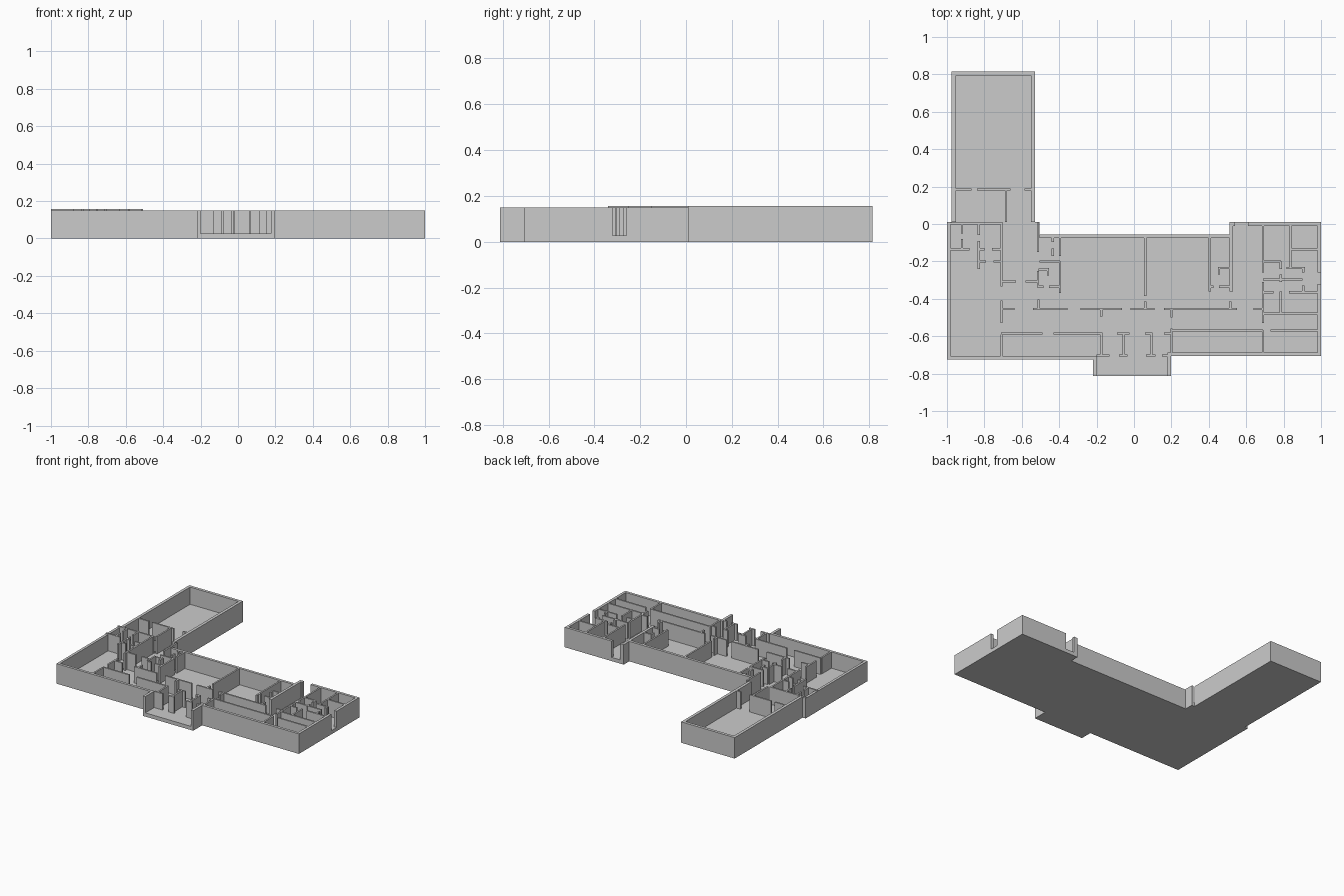
import bpy, bmesh

FLOOR, TOP, TALL = 0.028, 0.15, 0.157


def build(name, bm):
    bmesh.ops.recalc_face_normals(bm, faces=bm.faces)
    me = bpy.data.meshes.new(name)
    bm.to_mesh(me)
    bm.free()
    ob = bpy.data.objects.new(name, me)
    bpy.context.collection.objects.link(ob)
    return ob


def box(bm, x0, x1, y0, y1, z0, z1):
    vs = bmesh.ops.create_cube(bm, size=1)["verts"]
    for v in vs:
        v.co.x = x0 if v.co.x < 0 else x1
        v.co.y = y0 if v.co.y < 0 else y1
        v.co.z = z0 if v.co.z < 0 else z1


def walls(name, across=(), along=(), thick=0.012, top=TOP):
    """across: (y, (x0, x1), ...) runs; along: (x, (y0, y1), ...) runs."""
    bm = bmesh.new()
    t = thick / 2
    for y, *spans in across:
        for a, b in spans:
            box(bm, a, b, y - t, y + t, FLOOR, top)
    for x, *spans in along:
        for a, b in spans:
            box(bm, x - t, x + t, min(a, b), max(a, b), FLOOR, top)
    return build(name, bm)


# Floor slab following the building outline
outline = [(-1, -0.725), (-0.22, -0.725), (-0.22, -0.813), (0.197, -0.813),
           (0.197, -0.706), (1, -0.706), (1, 0.01), (0.51, 0.01),
           (0.51, -0.055), (-0.505, -0.055), (-0.505, 0.01), (-0.53, 0.01),
           (-0.53, 0.815), (-0.975, 0.815), (-0.975, 0.01), (-1, 0.01)]
bm = bmesh.new()
face = bm.faces.new([bm.verts.new((x, y, 0)) for x, y in outline])
ext = bmesh.ops.extrude_face_region(bm, geom=[face])["geom"]
bmesh.ops.translate(bm, vec=(0, 0, FLOOR),
                    verts=[g for g in ext if isinstance(g, bmesh.types.BMVert)])
build("floor_slab", bm)

# Outer walls, with door gaps at the back right and right side
walls("outer_walls",
      across=[(-0.715, (-1, -0.2)), (-0.696, (0.178, 1)),
              (-0.065, (-0.505, 0.51)), (0.0, (0.51, 0.54), (0.61, 1))],
      along=[(-0.99, (-0.705, 0.01)), (0.99, (-0.686, -0.32), (-0.26, -0.01)),
             (-0.21, (-0.813, -0.705)), (0.187, (-0.813, -0.706)),
             (0.52, (-0.36, -0.01))], thick=0.02)

# Rear hall wing, slightly taller
walls("rear_wing_walls", across=[(0.804, (-0.975, -0.53))],
      along=[(-0.964, (0.01, 0.793)), (-0.541, (0.01, 0.793))],
      thick=0.022, top=TALL)
walls("rear_wing_partitions",
      across=[(0.185, (-0.953, -0.87), (-0.84, -0.66), (-0.585, -0.552)),
              (0.003, (-1, -0.7))],
      along=[(-0.685, (0.01, 0.18))], top=TALL)

# Left rooms
walls("left_room_partitions",
      across=[(-0.135, (-1, -0.88), (-0.83, -0.80), (-0.76, -0.71)),
              (-0.2, (-0.83, -0.79), (-0.75, -0.71)),
              (-0.308, (-0.71, -0.63), (-0.58, -0.51))],
      along=[(-0.92, (0, -0.05), (-0.08, -0.13)),
             (-0.83, (0, -0.06), (-0.09, -0.24)),
             (-0.708, (0, -0.335)),
             (-0.513, (0.01, -0.15), (-0.25, -0.34))], top=TALL)
walls("left_corridor_partitions",
      across=[(-0.585, (-0.71, -0.49), (-0.43, -0.18))],
      along=[(-0.708, (-0.41, -0.53), (-0.59, -0.705)), (-0.51, (-0.405, -0.455))])

# Small service rooms left and right of the central halls
walls("left_service_partitions",
      across=[(-0.2, (-0.505, -0.395)), (-0.245, (-0.51, -0.455)),
              (-0.335, (-0.51, -0.485), (-0.455, -0.395))],
      along=[(-0.395, (-0.07, -0.17), (-0.2, -0.37)),
             (-0.435, (-0.07, -0.095), (-0.13, -0.17)),
             (-0.46, (-0.235, -0.275))])
walls("right_service_partitions",
      across=[(-0.235, (0.45, 0.51)), (-0.335, (0.405, 0.425), (0.455, 0.51))],
      along=[(0.405, (-0.07, -0.36)), (0.455, (-0.235, -0.27))])

# Central hall divider and corridor wall
walls("central_partitions",
      across=[(-0.455, (-0.71, -0.64), (-0.54, -0.355), (-0.285, -0.065),
               (-0.02, 0.11), (0.16, 0.55), (0.64, 0.69))],
      along=[(0.06, (-0.07, -0.385), (-0.415, -0.455)),
             (0.515, (-0.415, -0.455))])

# Entrance rooms behind the open porch
walls("entrance_partitions",
      across=[(-0.703, (-0.2, -0.13), (-0.08, -0.035), (0.065, 0.115), (0.15, 0.19)),
              (-0.585, (-0.09, -0.025), (0.06, 0.1), (0.16, 0.2))],
      along=[(-0.175, (-0.455, -0.495), (-0.58, -0.7)),
             (-0.055, (-0.585, -0.7)), (0.092, (-0.585, -0.7)),
             (0.2, (-0.455, -0.5), (-0.56, -0.7))])

# Right rooms
walls("right_room_partitions",
      across=[(-0.135, (0.835, 0.985)), (-0.2, (0.69, 0.785)),
              (-0.235, (0.815, 0.915)), (-0.297, (0.69, 0.9)),
              (-0.365, (0.69, 0.745), (0.83, 0.985)), (-0.48, (0.69, 0.985)),
              (-0.57, (0.2, 0.69), (0.73, 0.985))],
      along=[(0.69, (0, -0.26), (-0.31, -0.53), (-0.57, -0.695)),
             (0.785, (-0.2, -0.24), (-0.27, -0.31), (-0.36, -0.475)),
             (0.837, (0, -0.24)), (0.905, (-0.235, -0.26), (-0.33, -0.365))])
